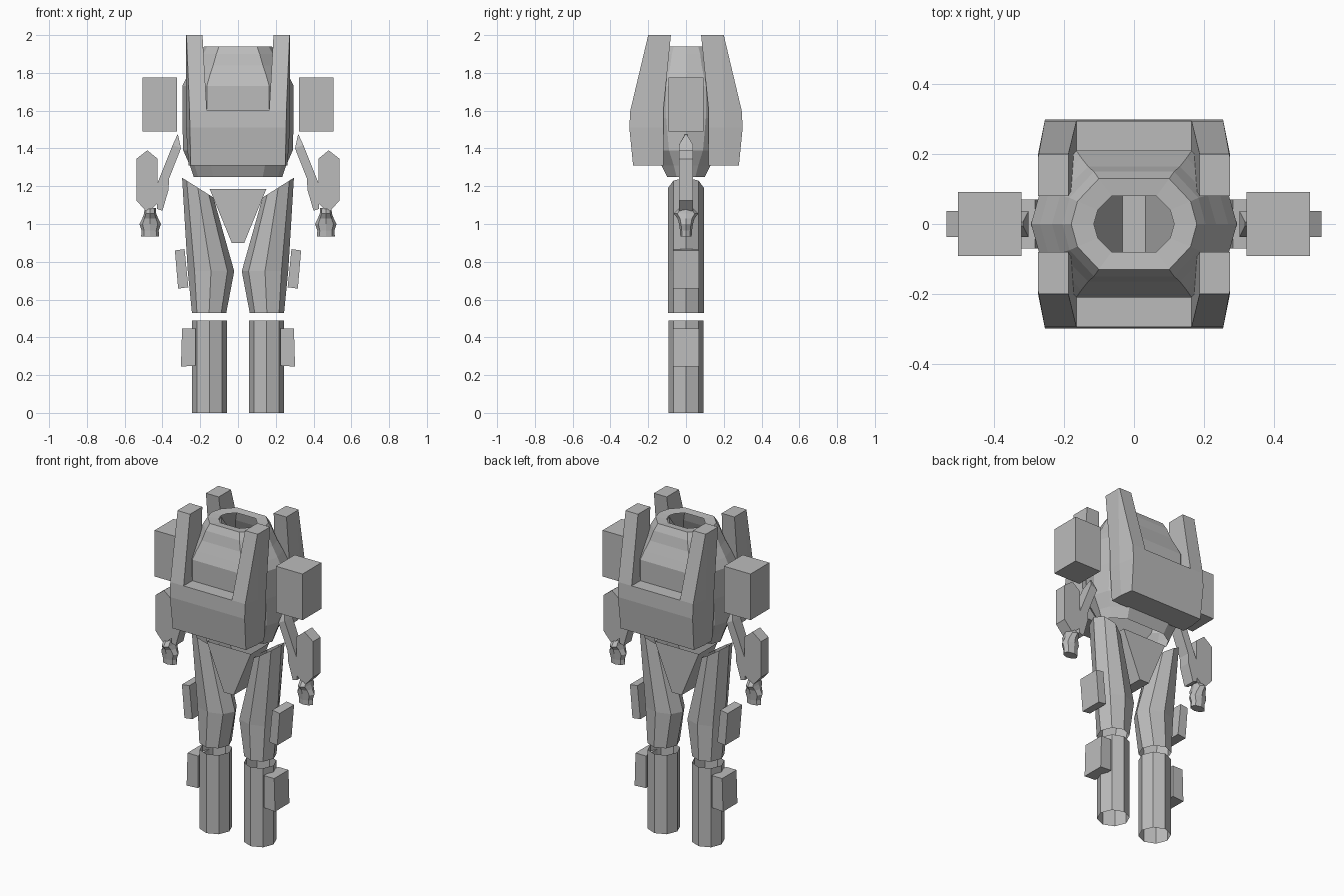
import bpy, bmesh, math

if "Cube" in bpy.data.objects:
    bpy.data.objects.remove(bpy.data.objects["Cube"])

grey = bpy.data.materials.new("plain_grey")
grey.diffuse_color = (0.5, 0.5, 0.5, 1)
grey.use_nodes = True
grey.node_tree.nodes["Principled BSDF"].inputs["Base Color"].default_value = grey.diffuse_color


def loft(name, rings, cap_start=True, cap_end=True, mirror=""):
    """Skin a list of equal-length point rings; mirror over the named axes."""
    bm = bmesh.new()
    loops = [[bm.verts.new(p) for p in ring] for ring in rings]
    n = len(loops[0])
    for a, b in zip(loops, loops[1:]):
        for i in range(n):
            j = (i + 1) % n
            bm.faces.new((a[i], a[j], b[j], b[i]))
    if cap_start:
        bm.faces.new(loops[0][::-1])
    if cap_end:
        bm.faces.new(loops[-1])
    bmesh.ops.recalc_face_normals(bm, faces=bm.faces)
    me = bpy.data.meshes.new(name)
    bm.to_mesh(me)
    bm.free()
    me.materials.append(grey)
    ob = bpy.data.objects.new(name, me)
    bpy.context.collection.objects.link(ob)
    if mirror:
        mod = ob.modifiers.new("mirror", 'MIRROR')
        mod.use_axis = ("x" in mirror, "y" in mirror, False)
        mod.use_mirror_merge = False
    return ob


def slab(name, outline, hy, **kw):
    """Front outline in x/z given a depth along y."""
    return loft(name, [[(x, y, z) for x, z in outline] for y in (-hy, hy)], **kw)


def octagon(cx, rx, ry, z):
    return [(cx + rx * math.cos(a), ry * math.sin(a), z)
            for a in (math.pi / 4 * i for i in range(8))]


# torso: ten-sided shell, open at the neck and waist
shape = [(1, 0), (.9, .5), (.56, 1), (-.56, 1), (-.9, .5),
         (-1, 0), (-.9, -.5), (-.56, -1), (.56, -1), (.9, -.5)]
torso = [(1.25, .235, .10), (1.31, .255, .13), (1.39, .29, .18), (1.56, .295, .21),
         (1.73, .295, .21), (1.78, .27, .19), (1.84, .235, .165),
         (1.90, .205, .15), (1.94, .18, .13), (1.935, .115, .08)]
loft("torso", [[(u * hx, v * hy, z) for u, v in shape] for z, hx, hy in torso],
     False, False)

# chest and back armour: lower block with two upright horns
block = []
for z, yo, xo in [(1.31, .28, .25), (1.51, .30, .255), (1.60, .295, .256)]:
    half = [(.275 if z > 1.4 else .262, .12), (.275 if z > 1.4 else .262, .2), (xo, yo)]
    block.append([(x, y, z) for x, y in half] + [(-x, y, z) for x, y in half[::-1]])
loft("armour_block", block, mirror="y").modifiers[0].use_axis[1] = True

horn = []
for z, xi, yi, ym, xo, yo in [(1.60, .165, .12, .20, .256, .295),
                              (2.00, .188, .08, .19, .273, .20)]:
    horn.append([(xi, yi, z), (.275, yi, z), (.275, ym, z), (xo, yo, z), (xi, yo, z)])
loft("armour_horn", horn, mirror="xy")

# shoulder boxes
slab("shoulder_box", [(.323, 1.49), (.505, 1.49), (.505, 1.775), (.323, 1.775)],
     .092, mirror="x")

# upper arms: slanted bars with pointed tops, bent at the elbow
arm = []
for xa, za, xb, zb, hy in [(.318, 1.475, .322, 1.47, .006), (.302, 1.40, .345, 1.42, .037),
                           (.365, 1.24, .425, 1.22, .037), (.368, 1.18, .43, 1.14, .037),
                           (.40, 1.07, .43, 1.08, .037)]:
    arm.append([(xa, -hy, za), (xb, -hy, zb), (xb, hy, zb), (xa, hy, za)])
loft("upper_arm", arm, mirror="x")

# forearms: long hexagonal guards
slab("forearm", [(.48, 1.06), (.538, 1.125), (.538, 1.345), (.48, 1.39),
                 (.425, 1.345), (.425, 1.11)], .037, mirror="x")

# hands: flared wrist and small fist
fist = [(.935, .048, .03), (.965, .045, .032), (1.0, .057, .037),
        (1.03, .042, .045), (1.055, .032, .065), (1.085, .03, .035)]
loft("hand", [octagon(.465, hx, hy, z) for z, hx, hy in fist], mirror="x")

# pelvis: tapered wedge, open on top
loft("pelvis", [[(-x, -.09, z), (x, -.09, z), (x, .09, z), (-x, .09, z)]
                for z, x in [(.90, .033), (1.185, .15)]], True, False)

# thighs: bent octagonal tubes with a slanted top
thigh = [octagon(.153, .091, .094, .53), octagon(.143, .123, .094, .75)]
top = octagon(.213, .083, .094, 0)
thigh.append([(x, y, 1.14 + (x - .13) / .166 * .105) for x, y, z in top])
loft("thigh", thigh, False, False, mirror="x")

# shins: straight octagonal tubes
loft("shin", [octagon(.151, .092, .092, z) for z in (0, .488)], False, False, mirror="x")

# side plates on the legs
slab("thigh_plate", [(.263, .665), (.317, .658), (.334, .86), (.283, .867)],
     .07, mirror="x")
slab("shin_plate", [(.225, .25), (.302, .245), (.296, .448), (.225, .448)],
     .07, mirror="x")
